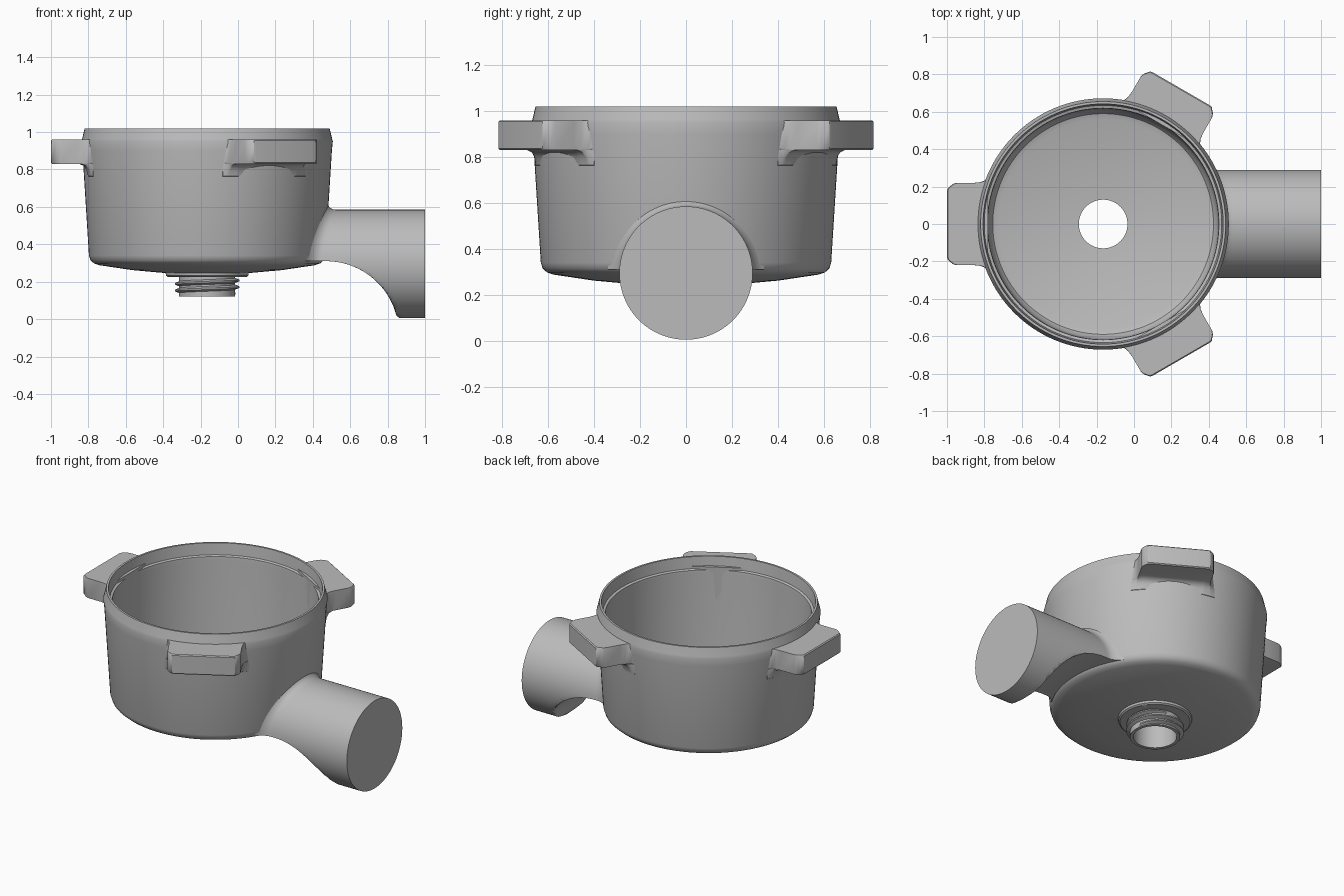
import bpy, bmesh
from math import sin, cos, pi, sqrt, radians
from mathutils import Matrix, Vector

if "Cube" in bpy.data.objects:
    bpy.data.objects.remove(bpy.data.objects["Cube"], do_unlink=True)

AXIS = Vector((-0.165, 0, 0))      # centre line of the bowl

grey = bpy.data.materials.new("plain grey")
grey.use_nodes = True
grey.diffuse_color = (0.5, 0.5, 0.5, 1)
grey.node_tree.nodes["Principled BSDF"].inputs["Base Color"].default_value = (0.5, 0.5, 0.5, 1)


def skin(name, rows, wrap_rows=False, wrap_cols=False, caps=(), angle=35):
    """Join rows of points into a surface, optionally closed and capped."""
    bm = bmesh.new()
    grid = [[bm.verts.new(p) for p in row] for row in rows]
    nr, nc = len(grid), len(grid[0])
    for i in range(nr if wrap_rows else nr - 1):
        a, b = grid[i], grid[(i + 1) % nr]
        for j in range(nc if wrap_cols else nc - 1):
            k = (j + 1) % nc
            bm.faces.new((a[j], a[k], b[k], b[j]))
    for c in caps:
        bm.faces.new(grid[c])
    bmesh.ops.remove_doubles(bm, verts=bm.verts, dist=0.00005)
    bmesh.ops.recalc_face_normals(bm, faces=bm.faces)
    mesh = bpy.data.meshes.new(name)
    bm.to_mesh(mesh)
    bm.free()
    obj = bpy.data.objects.new(name, mesh)
    bpy.context.collection.objects.link(obj)
    mesh.materials.append(grey)
    bpy.ops.object.select_all(action="DESELECT")
    obj.select_set(True)
    bpy.context.view_layer.objects.active = obj
    bpy.ops.object.shade_smooth_by_angle(angle=radians(angle))
    return obj


def revolve(name, profile, steps=128):
    """Turn a closed (radius, height) profile about the bowl axis."""
    rows = []
    for i in range(steps):
        a = 2 * pi * i / steps
        rows.append([AXIS + Vector((r * cos(a), r * sin(a), z)) for r, z in profile])
    return skin(name, rows, wrap_rows=True, wrap_cols=True)


# Bowl: domed base, tapered wall, rim with an inner ledge, hollow spout below
revolve("bowl", [
    (0.13, 0.12), (0.15, 0.12), (0.15, 0.225), (0.21, 0.225), (0.22, 0.232),
    (0.222, 0.246), (0.4, 0.262), (0.575, 0.288), (0.605, 0.298), (0.624, 0.315),
    (0.632, 0.34), (0.667, 0.9), (0.672, 0.95), (0.668, 0.965), (0.655, 1.02),
    (0.642, 1.02), (0.634, 0.945), (0.619, 0.94), (0.617, 0.92), (0.615, 0.4),
    (0.608, 0.345), (0.59, 0.32), (0.56, 0.31), (0.13, 0.28)])

# Screw thread around the spout
thread = []
PER_TURN, TURNS, PITCH = 48, 2.25, 0.036
count = int(PER_TURN * TURNS)
for i in range(count + 1):
    a = 2 * pi * i / PER_TURN
    z = 0.135 + PITCH * i / PER_TURN
    crest = 0.148 + 0.025 * min(1, i / 6, (count - i) / 6)
    thread.append([AXIS + Vector((r * cos(a), r * sin(a), z + dz))
                   for r, dz in ((0.146, -0.015), (crest, -0.004),
                                 (crest, 0.004), (0.146, 0.015))])
skin("spout_thread", thread, wrap_cols=True, caps=(0, -1))

# Handle: round bar, scooped out underneath, flared where it meets the bowl
R, END, FILLET, SCOOP = 0.29, 1.0, 0.05, 0.39


def underside(x):
    if x < 0.47:
        return 0.31
    return 0.31 - SCOOP + sqrt(max(0, SCOOP ** 2 - (x - 0.47) ** 2)) if x < 0.85 else 0


def handle_ring(dist=None, t=0, sides=96):
    ring = []
    for j in range(sides):
        a = 2 * pi * j / sides
        d = dist if dist is not None else FILLET
        r = R + FILLET * (1 - sqrt(max(0, 1 - (1 - d / FILLET) ** 2)))
        y = r * cos(a)
        z = 0.295 + r * sin(a)
        wall = 0.63 + 0.012 * max(0, z - 0.3) / 0.28
        x = AXIS.x + sqrt(wall ** 2 - y ** 2) + d - 0.004
        x += (END - x) * t
        ring.append((x, y, max(z, underside(x), 0.005)))
    return ring


rings = [handle_ring(FILLET * (i / 8) ** 2) for i in range(8)]
rings += [handle_ring(t=i / 32) for i in range(33)]
skin("handle", rings, wrap_cols=True, caps=(-1,))

# Locking lugs: one cross-section per station across the width
half = [(0.255, 0.61), (0.235, 0.628), (0.224, 0.655), (0.22, 0.69), (0.22, 0.785),
        (0.213, 0.805), (0.19, 0.832), (0.175, 0.835)]
stations = half + [(-y, r) for y, r in reversed(half)]


def lug(name, degrees):
    turn = Matrix.Rotation(radians(degrees), 3, "Z")
    rows = []
    for y, reach in stations:
        wall = sqrt(0.655 ** 2 - y ** 2)
        section = [(wall - 0.015, 0.96), (reach - 0.006, 0.96), (reach, 0.954),
                   (reach, 0.836), (reach - 0.006, 0.83), (wall + 0.055, 0.83),
                   (wall + 0.03, 0.82), (wall + 0.015, 0.8), (wall + 0.006, 0.765),
                   (wall - 0.015, 0.75)]
        rows.append([AXIS + turn @ Vector((min(r, reach), y, z)) for r, z in section])
    skin(name, rows, wrap_cols=True, caps=(0, -1))


for label, degrees in (("right", 180), ("back", 60), ("front", -60)):
    lug(label + "_lug", degrees)
